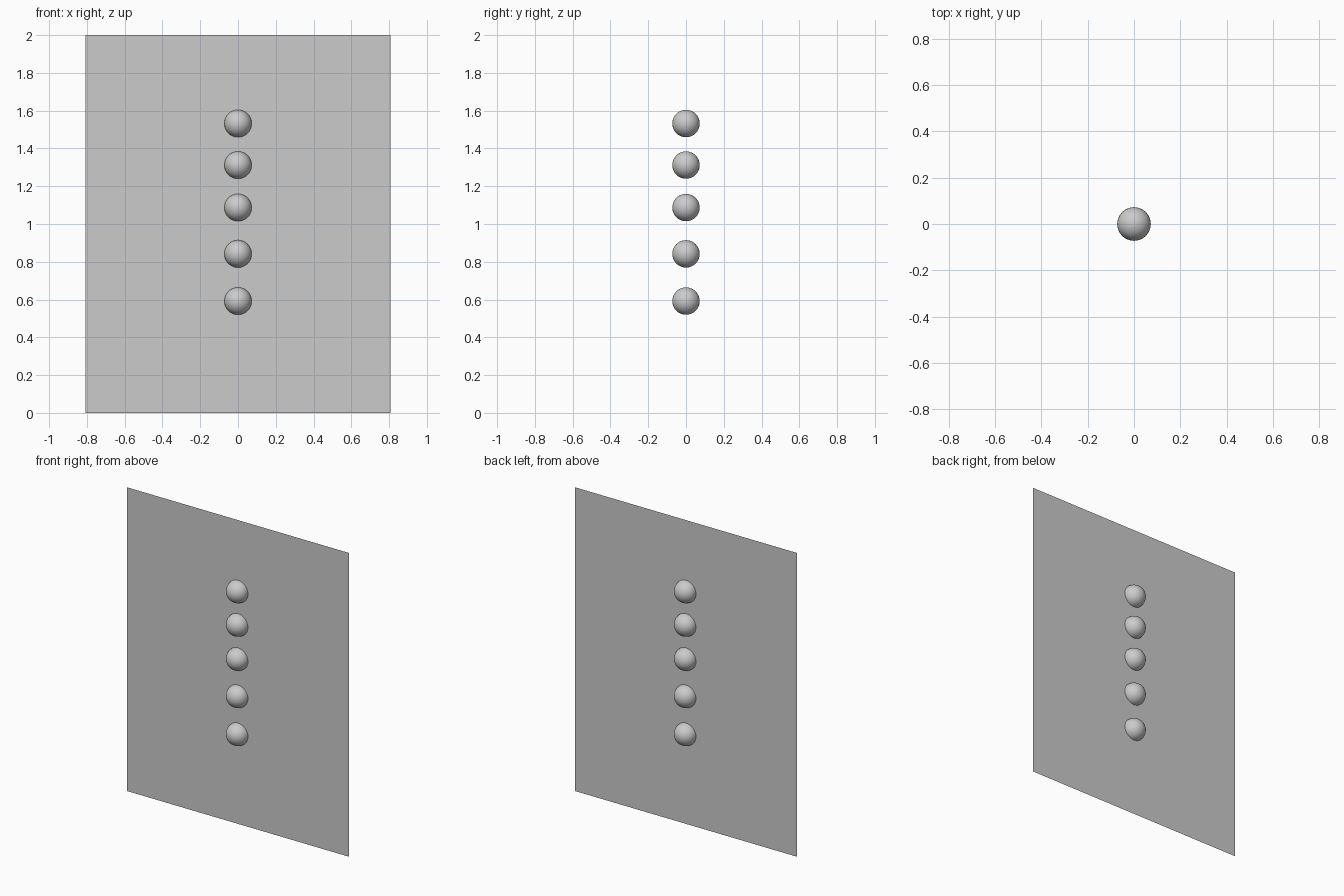
import bpy
import math

if "Cube" in bpy.data.objects:
    bpy.data.objects.remove(bpy.data.objects["Cube"])

# Upright backing panel with no thickness
bpy.ops.mesh.primitive_plane_add(size=1, location=(0, 0, 1), rotation=(math.pi / 2, 0, 0))
panel = bpy.context.object
panel.name = "panel"
panel.scale = (1.614, 2, 1)
bpy.ops.object.transform_apply(location=False, rotation=True, scale=True)

# Column of balls set halfway into the panel
for i, z in enumerate((0.592, 0.842, 1.087, 1.312, 1.532)):
    bpy.ops.mesh.primitive_uv_sphere_add(segments=32, ring_count=16, radius=0.0725, location=(0, 0, z))
    bpy.context.object.name = f"ball_{i + 1}"
    bpy.ops.object.shade_smooth()
